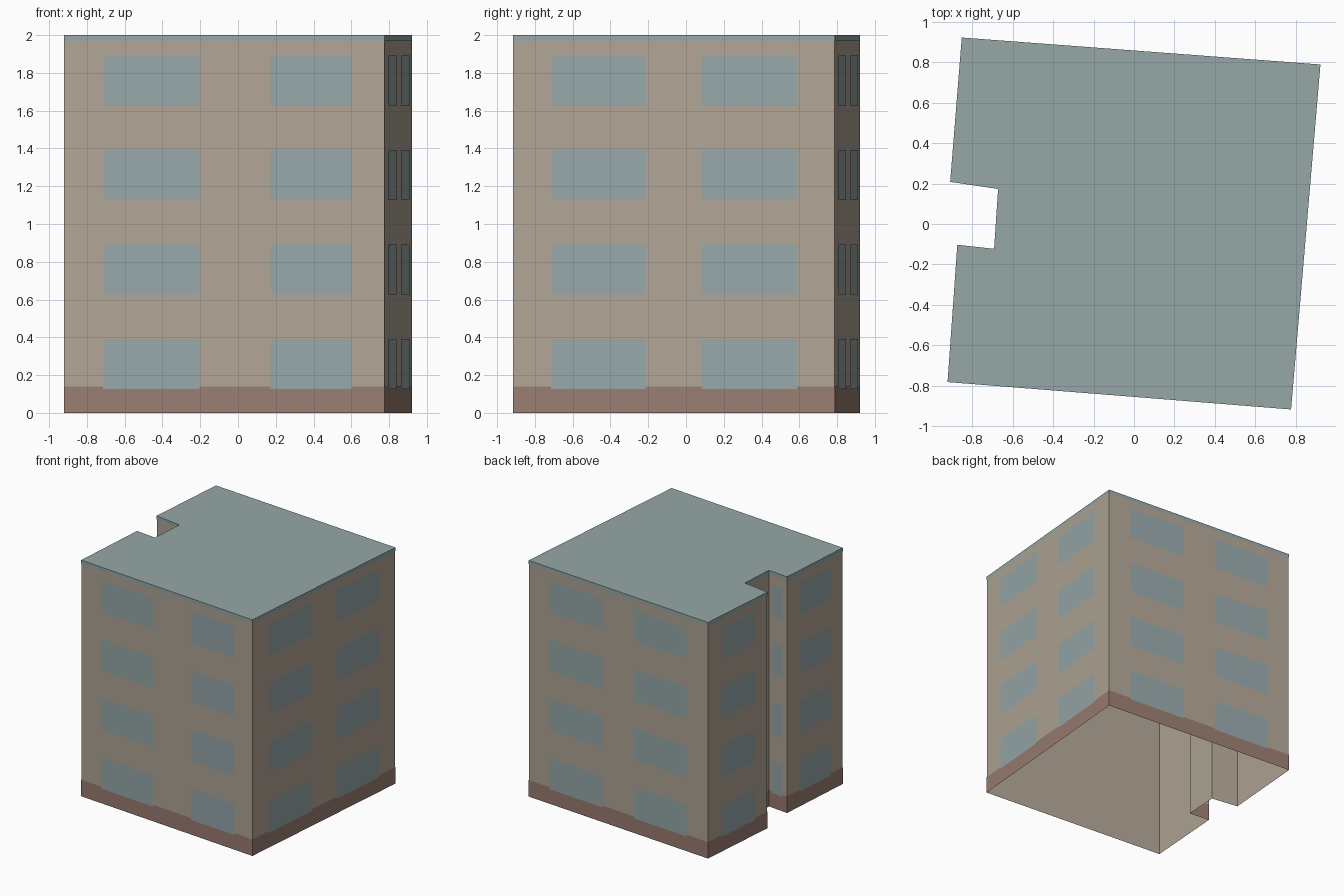
import bpy
import bmesh
from mathutils import Vector

cube = bpy.data.objects.get("Cube")
if cube:
    bpy.data.objects.remove(cube, do_unlink=True)

HEIGHT = 2.0
BASE_TOP = 0.14
FASCIA_BOTTOM = 1.97
STOREYS = 4

# Footprint, counter-clockwise from the front corner, with the notch on the -x side
FOOTPRINT = [Vector(p) for p in (
    (-0.92, -0.78), (0.0, -0.853), (0.775, -0.915), (0.92, 0.787), (-0.85, 0.92),
    (-0.907, 0.21), (-0.67, 0.175), (-0.69, -0.125), (-0.872, -0.105))]


def material(name, colour):
    mat = bpy.data.materials.new(name)
    mat.use_nodes = True
    mat.diffuse_color = (*colour, 1)
    bsdf = mat.node_tree.nodes["Principled BSDF"]
    bsdf.inputs["Base Color"].default_value = (*colour, 1)
    bsdf.inputs["Roughness"].default_value = 0.9
    return mat


def finish(bm, name, mat):
    mesh = bpy.data.meshes.new(name)
    bm.to_mesh(mesh)
    bm.free()
    mesh.materials.append(mat)
    obj = bpy.data.objects.new(name, mesh)
    bpy.context.collection.objects.link(obj)
    return obj


def edges(loop):
    return list(zip(loop, loop[1:] + loop[:1]))


def outward(a, b):
    d = (b - a).normalized()
    return Vector((d.y, -d.x))


def offset(loop, dist):
    # Mitred outward offset of the footprint
    result = []
    for i, p in enumerate(loop):
        n1 = outward(loop[i - 1], p)
        n2 = outward(p, loop[(i + 1) % len(loop)])
        result.append(p + (n1 + n2) * dist / (1 + n1.dot(n2)))
    return result


def panel(bm, a, b, low, high):
    corners = ((a, low), (b, low), (b, high), (a, high))
    return bm.faces.new([bm.verts.new((p.x, p.y, z)) for p, z in corners])


def ring(name, mat, dist, low, high, capped=False):
    loop = offset(FOOTPRINT, dist)
    bm = bmesh.new()
    for a, b in edges(loop):
        panel(bm, a, b, low, high)
    if capped:
        bm.faces.new([bm.verts.new((p.x, p.y, high)) for p in loop])
    bmesh.ops.remove_doubles(bm, verts=bm.verts, dist=0.0001)
    return finish(bm, name, mat)


wall_mat = material("beige wall", (0.44, 0.38, 0.305))
base_mat = material("brown base", (0.32, 0.205, 0.163))
glass_mat = material("blue grey glass", (0.31, 0.39, 0.405))
roof_mat = material("grey green roof", (0.31, 0.39, 0.39))

# Wall shell open below, painted base band, and roof with a thin fascia
ring("walls", wall_mat, 0.0, 0.0, HEIGHT - 0.005)
ring("base_band", base_mat, 0.002, 0.0, BASE_TOP)
ring("roof", roof_mat, 0.002, FASCIA_BOTTOM, HEIGHT, capped=True)

# Windows: margins, panes and gaps in the ratio 2:5:3:5:2, two columns on long walls
bm = bmesh.new()
for a, b in edges(FOOTPRINT):
    columns = 2 if (b - a).length > 1.2 else 1
    unit = (b - a) / (8 * columns + 1)
    shift = outward(a, b) * 0.005
    for column in range(columns):
        start = a + shift + unit * (2 + 8 * column)
        for storey in range(STOREYS):
            sill = 0.126 + storey * HEIGHT / STOREYS
            panel(bm, start, start + unit * 5, sill, sill + 0.266)
finish(bm, "windows", glass_mat)
